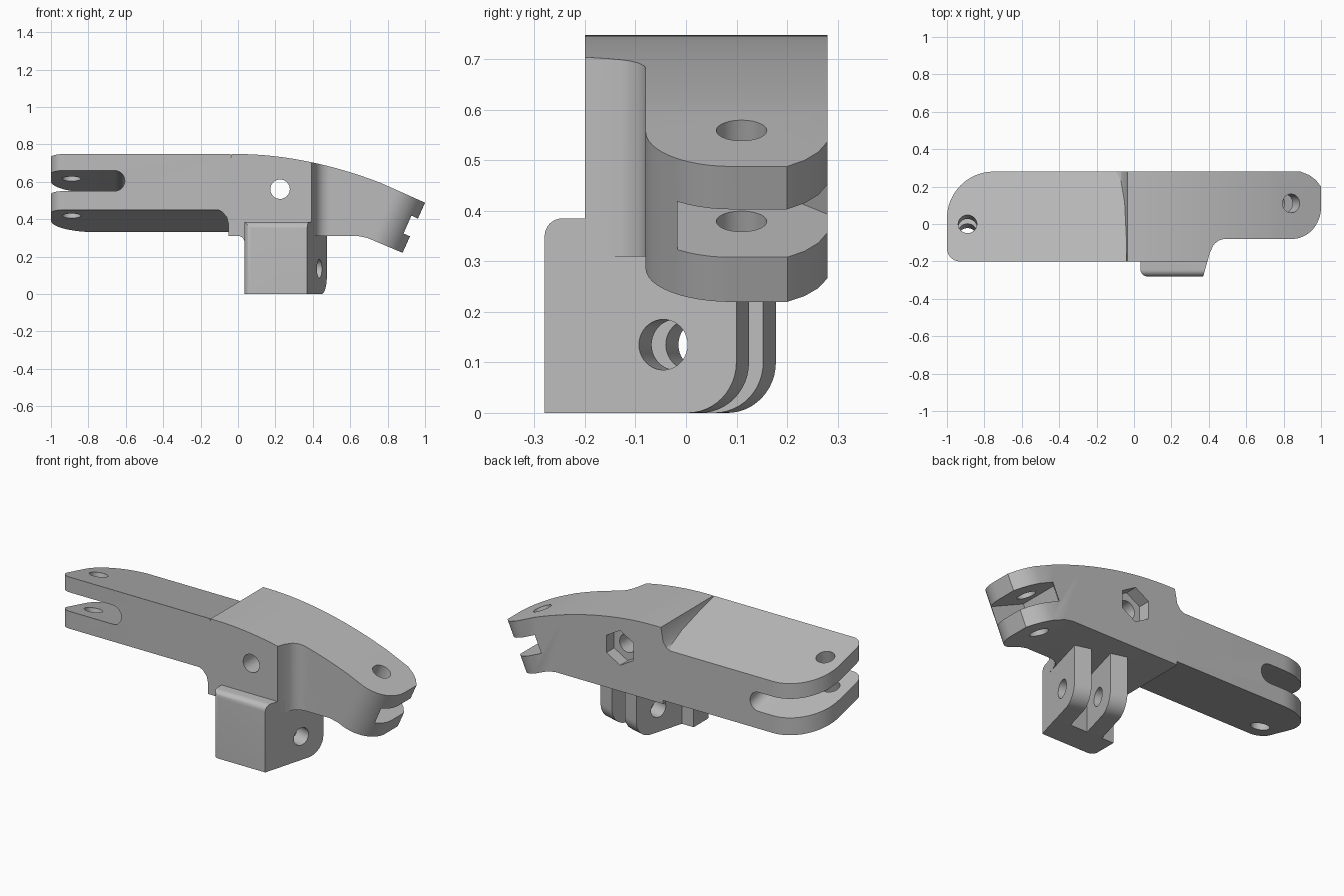
import bpy, bmesh
from math import sin, cos, pi, radians
from mathutils import Vector

old = bpy.data.objects.get("Cube")
if old:
    bpy.data.objects.remove(old, do_unlink=True)

grey = bpy.data.materials.new("matte_grey")
grey.use_nodes = True
colour = (0.5, 0.5, 0.5, 1)
grey.diffuse_color = colour
grey.node_tree.nodes["Principled BSDF"].inputs["Base Color"].default_value = colour


def arc(ca, cb, r, start, end, n=12):
    steps = [radians(start + (end - start) * i / n) for i in range(n + 1)]
    return [(ca + r * cos(t), cb + r * sin(t)) for t in steps]


def prism(name, pts, low, high, place):
    """Extrude an outline between two depths; place maps (a, b, depth) to space."""
    bm = bmesh.new()
    rings = [[bm.verts.new(place(a, b, d)) for a, b in pts] for d in (low, high)]
    bm.faces.new(rings[0])
    bm.faces.new(rings[1])
    for i in range(len(pts)):
        j = (i + 1) % len(pts)
        bm.faces.new((rings[0][i], rings[0][j], rings[1][j], rings[1][i]))
    bmesh.ops.recalc_face_normals(bm, faces=bm.faces[:])
    mesh = bpy.data.meshes.new(name)
    bm.to_mesh(mesh)
    bm.free()
    ob = bpy.data.objects.new(name, mesh)
    bpy.context.collection.objects.link(ob)
    mesh.materials.append(grey)
    return ob


def rod(centre, axis, radius, low, high, sides=40):
    """Round or polygonal cutter along any axis."""
    c, w = Vector(centre), Vector(axis).normalized()
    side = Vector((0, 0, 1)) if abs(w.z) < 0.5 else Vector((1, 0, 0))
    u = (side - w * side.dot(w)).normalized()
    v = w.cross(u)
    pts = arc(0, 0, radius, 0, 360, sides)[:-1]
    return prism("cutter", pts, low, high, lambda a, b, d: c + u * a + v * b + w * d)


def cut(ob, *cutters):
    for cutter in cutters:
        cutter.hide_render = True
        mod = ob.modifiers.new("cut", "BOOLEAN")
        mod.operation = "DIFFERENCE"
        mod.solver = "EXACT"
        mod.object = cutter
        deps = bpy.context.evaluated_depsgraph_get()
        mesh = bpy.data.meshes.new_from_object(ob.evaluated_get(deps))
        ob.modifiers.clear()
        ob.data = mesh
        bpy.data.objects.remove(cutter, do_unlink=True)


FRONT, BACK = -0.2, 0.28
SLOPE = 0.25


def side_place(a, b, d):
    return Vector((a, d, b))


def plan_place(a, b, d):
    return Vector((a, b, d))


def sloped_plan(a, b, d):
    return Vector((a, b, d - SLOPE * (b - FRONT)))


def sloped_side(a, b, d):
    return Vector((a, d, b - SLOPE * (d - FRONT)))


# Forked arm, sloping down toward the back
outline = [(-0.04, FRONT), (-0.04, BACK)]
outline += arc(-0.75, BACK - 0.25, 0.25, 90, 180, 20)
outline += arc(-0.93, FRONT + 0.07, 0.07, 180, 270)
arm = prism("forked_arm", outline, 0.45, 0.748, sloped_plan)
slot = [(-1.1, 0.55)] + arc(-0.66, 0.605, 0.055, -90, 90) + [(-1.1, 0.66)]
cut(arm,
    prism("cutter", slot, -0.4, 0.5, sloped_side),
    rod((-0.89, 0, 0.7), (0, SLOPE, 1), 0.05, -0.6, 0.3))

# Curved body with the drooping tip
tilt = radians(24)
tip = Vector((1, 0, 0.488))
along = Vector((cos(tilt), 0, -sin(tilt)))
normal = Vector((sin(tilt), 0, cos(tilt)))


def tip_place(a, b, d):
    return tip + along * a + normal * d + Vector((0, b, 0))


profile = [(-0.12, 0.455), (-0.085, 0.44), (-0.06, 0.41), (-0.05, 0.37), (-0.05, 0.31),
           (0.64, 0.31), (0.69, 0.3), (0.88, 0.22), (1, 0.488), (0.76, 0.595)]
profile += [(0.76 - 0.76 * t, 0.748 - 0.153 * (1 - t) ** 1.9)
            for t in [i / 16 for i in range(1, 17)]]
profile += [(-0.035, 0.748), (-0.05, 0.67), (-0.07, 0.64), (-0.1, 0.625)]
body = prism("curved_body", profile, FRONT, BACK, side_place)
notch = [(0.393, FRONT), (0.405, -0.155)] + arc(0.49, -0.16, 0.08, 165, 90, 8)
notch += [(1.3, -0.08), (1.3, -0.4), (0.393, -0.4)]
front_round = [(0.2, -0.3), (-0.17, -0.3)] + arc(-0.17, 0.09, 0.17, -90, 0) + [(0.2, 0.09)]
back_round = [(0.2, 0.2), (0, 0.2), (-0.03, 0.235), (-0.07, 0.262), (-0.12, BACK),
              (-0.12, 0.4), (0.2, 0.4)]
tip_slot = [(-0.27, -0.017), (0.2, -0.017), (0.2, 0.4), (-0.2, 0.4), (-0.21, BACK),
            (-0.27, 0.22)]
cut(body,
    prism("cutter", notch, 0, 1, plan_place),
    prism("cutter", front_round, -0.6, 0.3, tip_place),
    prism("cutter", back_round, -0.6, 0.3, tip_place),
    prism("cutter", tip_slot, -0.197, -0.093, tip_place),
    rod(tip_place(-0.175, 0.11, 0), normal, 0.05, -0.5, 0.3),
    # Cross bolt hole and hexagonal nut pocket
    rod((0.225, 0, 0.56), (0, 1, 0), 0.052, -0.5, 0.5),
    rod((0.225, 0, 0.56), (0, 1, 0), 0.1, 0.21, 0.5, 6))

# Front wall of the lower clamp, rounded along its top and left edges
wall = [(0.415, -0.12), (0.035, -0.12)] + arc(0.07, -0.245, 0.035, 180, 270, 8) + [(0.37, -0.28)]
clamp_wall = prism("clamp_wall", wall, 0, 0.385, plan_place)
top_edge = [(-0.3, 0.35)] + [(y, z) for y, z in arc(-0.245, 0.35, 0.035, 180, 90, 8)]
top_edge += [(-0.245, 0.45), (-0.3, 0.45)]
cut(clamp_wall, prism("cutter", top_edge, -0.1, 0.6, lambda a, b, d: Vector((d, a, b))))

# Fillet between the clamp wall and the body underside
fillet = [(0.05, 0.32)] + arc(0, 0.275, 0.035, 90, 0, 6) + [(0.05, 0.275)]
prism("clamp_fillet", fillet, FRONT, -0.12, side_place)

# Two rounded clamp prongs, turned slightly outward
turn = radians(15.5)
reach = Vector((sin(turn), cos(turn), 0))
across = Vector((-cos(turn), sin(turn), 0))


def prong_place(a, b, d):
    return Vector((0.37, -0.28, b)) + reach * a + across * d


prong = [(0, 0)] + arc(0.294, 0.1, 0.1, -90, 0) + [(0.394, 0.33), (0, 0.33)]
for name, start in (("outer_prong", 0), ("inner_prong", 0.199)):
    ob = prism(name, prong, start, start + 0.094, prong_place)
    cut(ob, rod((0.435, -0.045, 0.135), across, 0.05, -0.2, 0.5))

# Smooth rounds, crisp edges
for ob in bpy.context.view_layer.objects:
    ob.select_set(False)
for ob in bpy.context.view_layer.objects:
    if ob.type == "MESH" and grey.name in ob.data.materials:
        ob.select_set(True)
        bpy.context.view_layer.objects.active = ob
bpy.ops.object.shade_smooth_by_angle(angle=radians(25))
